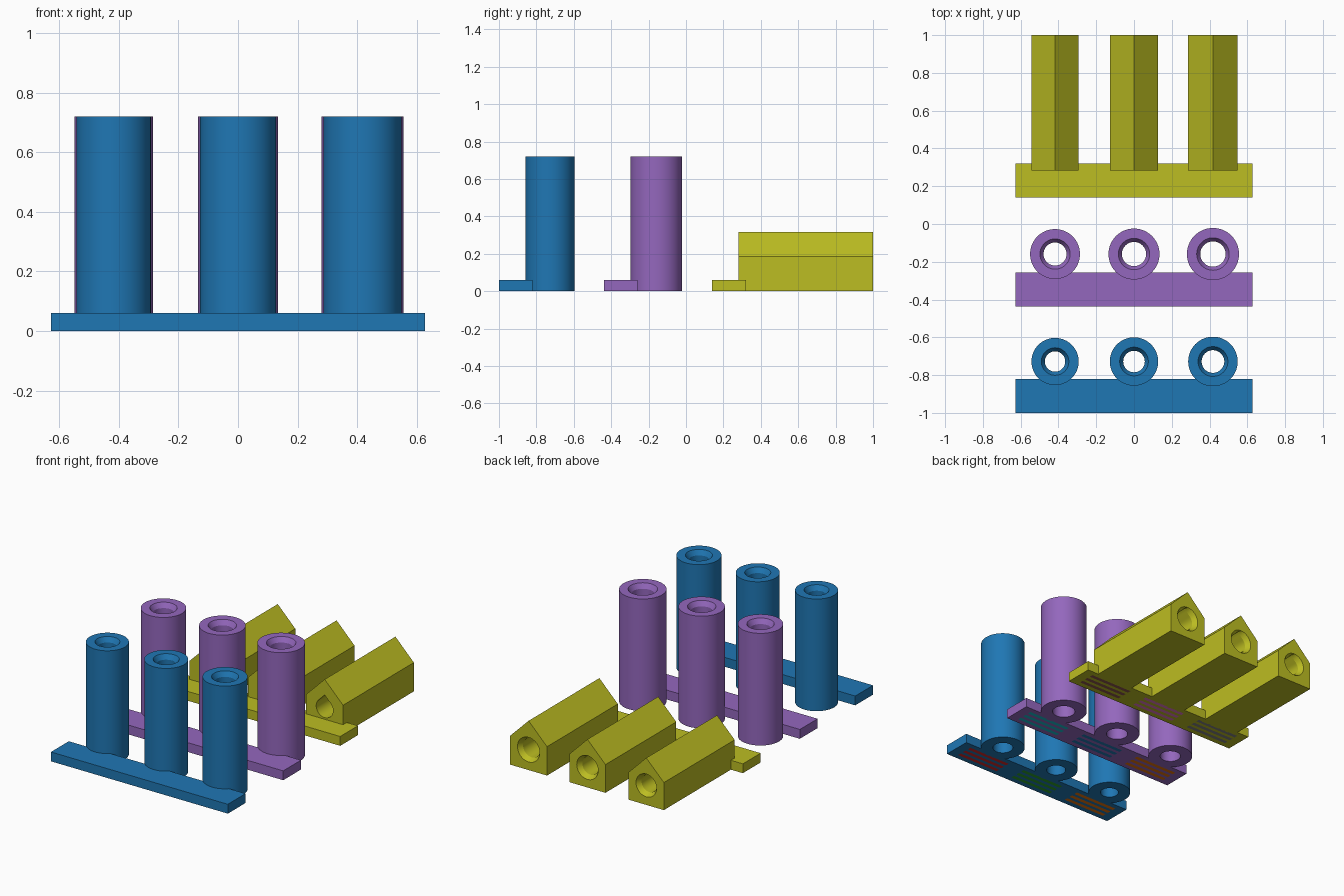
import bpy
import bmesh
import math
from mathutils import Vector

cube = bpy.data.objects.get("Cube")
if cube:
    bpy.data.objects.remove(cube, do_unlink=True)

SEGMENTS = 64
SPACING = 0.418


def material(name, rgb):
    mat = bpy.data.materials.new(name)
    mat.use_nodes = True
    mat.diffuse_color = (*rgb, 1)
    mat.node_tree.nodes["Principled BSDF"].inputs["Base Color"].default_value = (*rgb, 1)
    return mat


def finish(name, bm, mats):
    bmesh.ops.recalc_face_normals(bm, faces=bm.faces)
    mesh = bpy.data.meshes.new(name)
    bm.to_mesh(mesh)
    bm.free()
    for mat in mats:
        mesh.materials.append(mat)
    obj = bpy.data.objects.new(name, mesh)
    bpy.context.collection.objects.link(obj)
    bpy.ops.object.select_all(action="DESELECT")
    obj.select_set(True)
    bpy.context.view_layer.objects.active = obj
    bpy.ops.object.shade_smooth_by_angle(angle=math.radians(20))


# Cross-sections as unit radius by angle
def circle(a):
    return 1.0


def flats(a, directions):
    return 1 / max(math.cos(a - math.radians(d)) for d in directions)


def house(a):
    return flats(a, (0, 45, 135, 180, 270))


def teardrop(a):
    return flats(a, (45, 135)) if math.pi / 4 < a < 3 * math.pi / 4 else 1.0


def bored_rod(name, mat, place, outer, bore, radius, length):
    """Hollow rod with a round countersink at its far end; place(u, v, t) sets its axis."""
    hole = radius - 0.071
    rings = [(outer, radius, 0), (outer, radius, length), (circle, hole + 0.019, length),
             (bore, hole, length - 0.03), (bore, hole, 0)]
    bm = bmesh.new()
    loops = []
    for section, size, t in rings:
        loop = []
        for i in range(SEGMENTS):
            a = math.tau * i / SEGMENTS
            r = size * section(a)
            loop.append(bm.verts.new(place(r * math.cos(a), r * math.sin(a), t)))
        loops.append(loop)
    for k, near in enumerate(loops):
        far = loops[(k + 1) % len(loops)]
        for i in range(SEGMENTS):
            j = (i + 1) % SEGMENTS
            bm.faces.new((near[i], near[j], far[j], far[i]))
    finish(name, bm, [mat])


def base_bar(name, mat, marks, y):
    """Flat bar whose underside carries three groups of plain coloured stripes, from -x to +x."""
    bm = bmesh.new()
    bmesh.ops.create_cube(bm, size=1)
    bmesh.ops.scale(bm, vec=(1.256, 0.18, 0.06), verts=bm.verts)
    centres = [(n - 1) * SPACING for n in range(3)]
    rows = (-0.045, 0, 0.045)
    half_length, half_width = 0.15, 0.012

    def cut(point, normal):
        bmesh.ops.bisect_plane(bm, geom=bm.verts[:] + bm.edges[:] + bm.faces[:],
                               plane_co=point, plane_no=normal)

    for sign in (-1, 1):
        for c in centres:
            cut((c + sign * half_length, 0, 0), (1, 0, 0))
        for row in rows:
            cut((0, row + sign * half_width, 0), (0, 1, 0))
    bm.normal_update()
    for face in bm.faces:
        p = face.calc_center_median()
        if face.normal.z < -0.5 and any(abs(p.y - row) < half_width for row in rows):
            for n, c in enumerate(centres):
                if abs(p.x - c) < half_length:
                    face.material_index = n + 1
    bmesh.ops.translate(bm, vec=(0, y, 0.03), verts=bm.verts)
    finish(name, bm, [mat, *marks])


blue = material("blue", (0.0137, 0.184, 0.456))
orange = material("orange", (1.0, 0.212, 0.0044))
green = material("green", (0.025, 0.352, 0.025))
red = material("red", (0.672, 0.020, 0.021))
purple = material("purple", (0.296, 0.136, 0.509))
brown = material("brown", (0.262, 0.093, 0.070))
pink = material("pink", (0.768, 0.184, 0.539))
grey = material("grey", (0.212, 0.212, 0.212))
olive = material("olive", (0.503, 0.509, 0.016))
cyan = material("cyan", (0.0086, 0.515, 0.624))

# Base bars with striped undersides
base_bar("blue_bar", blue, (orange, green, red), -0.91)
base_bar("purple_bar", purple, (orange, blue, cyan), -0.348)
base_bar("olive_bar", olive, (grey, pink, brown), 0.23)

for n, side in enumerate(("right", "middle", "left")):
    x = (n - 1) * SPACING
    small = 0.125 + 0.003 * n
    large = 0.132 + 0.003 * n

    # Upright round tubes
    for colour, mat, y, r in (("blue", blue, -0.728, small), ("purple", purple, -0.159, large)):
        bored_rod(f"{colour}_tube_{side}", mat,
                  lambda u, v, t: Vector((x + u, y + v, t)),
                  circle, circle, r, 0.72)

    # Lying house-shaped tubes with teardrop bores
    bored_rod(f"olive_tube_{side}", olive,
              lambda u, v, t: Vector((x + u, 0.282 + t, small + v)),
              house, teardrop, small, 0.718)
